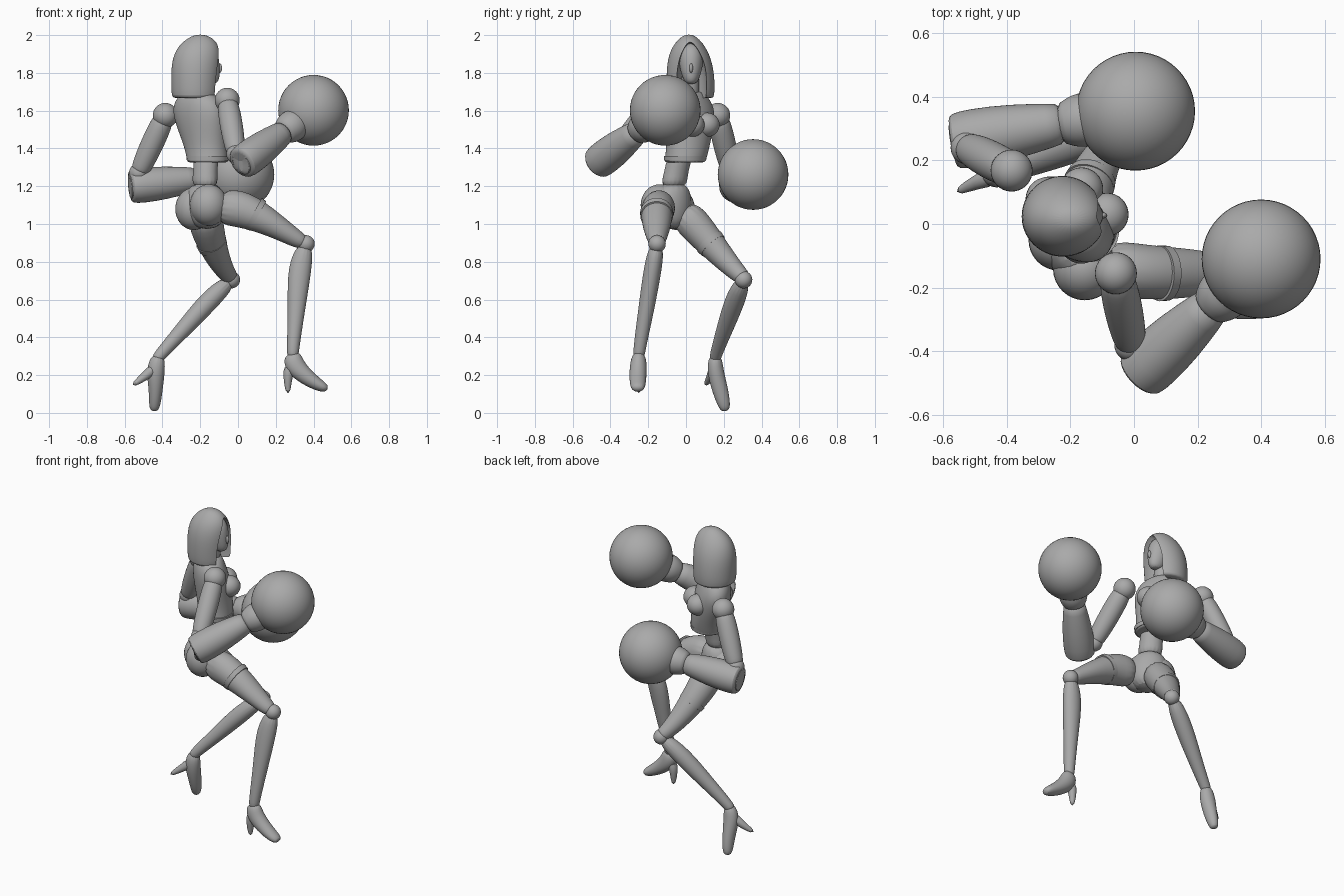
import bpy, bmesh, math
from mathutils import Vector

cube = bpy.data.objects.get("Cube")
if cube:
    bpy.data.objects.remove(cube)

grey = bpy.data.materials.new("plain grey")
grey.use_nodes = True
colour = (0.4, 0.4, 0.4, 1)
grey.diffuse_color = colour
grey.node_tree.nodes["Principled BSDF"].inputs["Base Color"].default_value = colour


def finish(bm, name, subdivide=0):
    bmesh.ops.recalc_face_normals(bm, faces=bm.faces)
    mesh = bpy.data.meshes.new(name)
    bm.to_mesh(mesh)
    bm.free()
    mesh.materials.append(grey)
    obj = bpy.data.objects.new(name, mesh)
    bpy.context.collection.objects.link(obj)
    if subdivide:
        obj.modifiers.new("Smooth", 'SUBSURF').levels = subdivide
        obj.modifiers["Smooth"].render_levels = subdivide
    bpy.ops.object.select_all(action='DESELECT')
    obj.select_set(True)
    bpy.context.view_layer.objects.active = obj
    bpy.ops.object.shade_smooth_by_angle(angle=math.radians(40))
    return obj


def loft(name, stations, side=None, sides=16, subdivide=2, flat=False):
    """Skin elliptical rings (x, y, z, radius[, second radius]) along a path."""
    bm = bmesh.new()
    points = [Vector(s[:3]) for s in stations]
    rings = []
    for i, s in enumerate(stations):
        tangent = points[min(i + 1, len(points) - 1)] - points[max(i - 1, 0)]
        if flat:
            tangent = Vector((0, 0, 1))
        tangent.normalize()
        u = Vector(side or (0, 1, 0))
        u = (u - tangent * u.dot(tangent)).normalized()
        v = tangent.cross(u)
        ring = []
        for k in range(sides):
            a = math.tau * k / sides
            ring.append(bm.verts.new(points[i] + u * s[3] * math.cos(a) + v * s[-1] * math.sin(a)))
        rings.append(ring)
    for low, high in zip(rings, rings[1:]):
        for k in range(sides):
            n = (k + 1) % sides
            bm.faces.new((low[k], low[n], high[n], high[k]))
    bm.faces.new(rings[0])
    bm.faces.new(rings[-1])
    return finish(bm, name, subdivide)


def ball(name, centre, radius, stretch=(1, 1, 1), segments=32):
    bm = bmesh.new()
    bmesh.ops.create_uvsphere(bm, u_segments=segments, v_segments=segments // 2, radius=radius)
    for v in bm.verts:
        v.co = Vector(c * s for c, s in zip(v.co, stretch)) + Vector(centre)
    return finish(bm, name)


def arm(prefix, shoulder, elbow, sleeve_end, ball_centre):
    """Shoulder joint, upper arm, flared sleeve with cuff, and large end ball."""
    shoulder, elbow, start, end = map(Vector, (shoulder, elbow, sleeve_end, ball_centre))
    ball(prefix + "_shoulder", shoulder, 0.066)
    loft(prefix + "_upper_arm", [(*shoulder.lerp(elbow, t), r) for t, r in
                                 ((0, .05), (.2, .062), (.6, .062), (.9, .054), (1, .045))], (0, 0, 1))
    ball(prefix + "_elbow", elbow, 0.052)
    way = (end - start).normalized()

    def along(name, profile):
        loft(name, [(*(start + way * d), r) for d, r in profile], (0, 0, 1), 24, 1)
    along(prefix + "_sleeve", ((-.02, .075), (-.018, .088), (.04, .095), (.18, .088), (.3, .068), (.34, .064)))
    along(prefix + "_sleeve_trim", ((-.025, .05), (-.025, .068), (-.01, .07)))
    along(prefix + "_cuff", ((.32, .064), (.345, .07), (.37, .084), (.42, .088), (.44, .07)))
    ball(prefix + "_end_ball", end, 0.187, segments=48)


arm("right", (-.057, -.155, 1.655), (-.01, -.38, 1.37), (.03, -.46, 1.33), (.4, -.11, 1.602))
arm("left", (-.385, .168, 1.575), (-.525, .24, 1.27), (-.55, .262, 1.2), (.005, .355, 1.262))


def leg(prefix, thigh, shin, shoe, heel):
    """Thigh, knee joint, shin, and a pointed shoe with a slim heel."""
    loft(prefix + "_thigh", thigh)
    ball(prefix + "_knee", shin[0][:3], 0.046)
    loft(prefix + "_shin", shin)
    loft(prefix + "_shoe", shoe)
    loft(prefix + "_heel", heel, sides=12, subdivide=1)
    # Raised band around the middle of the thigh
    a, b = thigh[1], thigh[2]
    mix = [[p + (q - p) * t for p, q in zip(a, b)] for t in (.3, .45)]
    loft(prefix + "_thigh_band", [m[:3] + [r * 1.02 for r in m[3:]] for m in mix], sides=32, subdivide=0)


leg("right",
    [(-.11, -.13, 1.09, .09, .1), (.03, -.155, 1.085, .09, .103), (.2, -.155, .99, .078, .066),
     (.31, -.155, .92, .052, .048), (.36, -.153, .895, .04, .035)],
    [(.36, -.153, .895, .04), (.325, -.175, .77, .05, .068), (.31, -.21, .55, .043, .046),
     (.29, -.248, .33, .033), (.29, -.25, .29, .03)],
    [(.285, -.25, .32, .034, .045), (.295, -.252, .25, .047, .058), (.36, -.255, .19, .046, .045),
     (.43, -.255, .145, .042, .033), (.475, -.255, .125, .03, .02)],
    [(.275, -.25, .25, .035), (.262, -.25, .19, .025), (.265, -.25, .1, .013)])
leg("left",
    [(-.18, -.03, 1.08, .1), (-.16, .085, .95, .088, .09), (-.1, .215, .8, .062),
     (-.05, .29, .725, .046), (-.03, .31, .71, .04)],
    [(-.035, .305, .705, .04), (-.15, .26, .6, .058), (-.3, .2, .43, .043),
     (-.42, .155, .3, .032), (-.43, .155, .28, .03)],
    [(-.42, .155, .31, .034), (-.437, .153, .23, .045, .052), (-.435, .178, .13, .044, .038),
     (-.44, .2, .05, .036, .032), (-.445, .21, .008, .022)],
    [(-.44, .15, .24, .035), (-.49, .135, .195, .024), (-.56, .1, .145, .013)])

# Trunk: turned so the chest faces between front-left and back-left
across = (-.7, .7, 0)
loft("waist", [(-.165, -.02, 1.4, .08, .07), (-.175, -.055, 1.27, .064, .058),
               (-.175, -.065, 1.19, .085, .07)], across, flat=True)
loft("pelvis", [(-.175, -.065, 1.22, .07, .065), (-.175, -.08, 1.15, .125, .1),
                (-.175, -.085, 1.06, .125, .11), (-.165, -.075, .97, .06, .07)], across, flat=True)
ball("left_buttock", (-.235, -.05, 1.08), .097, (1, 1, 1.15))
ball("right_buttock", (-.155, -.14, 1.1), .1, (1, 1, 1.1))
loft("vest", [(-.16, -.005, 1.325, .108, .1), (-.16, -.005, 1.33, .115, .105),
              (-.168, .01, 1.4, .122, .105), (-.19, .015, 1.5, .15, .108), (-.21, .015, 1.6, .172, .105),
              (-.215, .01, 1.67, .135, .085), (-.21, .015, 1.71, .065, .06)], across, 24, flat=True)
loft("vest_hem", [(-.16, -.005, 1.335, .116, .106), (-.16, -.003, 1.36, .12, .108)], across, 32, 0, flat=True)
for name, x, y in (("left", -.165, .11), ("right", -.085, .03)):
    ball(name + "_breast", (x, y, 1.525), .068, (1, 1, .95))
loft("neck", [(-.205, .015, 1.66, .06), (-.2, .02, 1.73, .048), (-.19, .025, 1.82, .048)], flat=True)

# Head inside a hollow hood that opens towards the left side
loft("head", [(-.145, .027, 1.74, .025, .03), (-.155, .027, 1.77, .045, .06), (-.17, .027, 1.83, .063, .075),
              (-.175, .027, 1.89, .066, .075), (-.185, .027, 1.94, .05, .06),
              (-.19, .027, 1.96, .02, .02)], flat=True)
ball("nose", (-.098, .027, 1.825), .014, (1, .7, 1.8), 16)
hood = loft("hood", [(-.225, .025, 1.665, .115, .11), (-.225, .025, 1.672, .125, .128),
                     (-.225, .025, 1.74, .13, .13), (-.22, .02, 1.85, .123, .135),
                     (-.21, .015, 1.93, .095, .118), (-.2, .015, 1.98, .055, .075),
                     (-.2, .015, 2.003, .02, .025)], sides=24, flat=True)
opening = loft("hood_opening", [(-.11, .03, 1.6, .075, .12), (-.11, .03, 1.72, .083, .12),
                                (-.11, .03, 1.83, .078, .125), (-.11, .025, 1.91, .05, .12),
                                (-.11, .022, 1.965, .012, .06)], sides=24, flat=True)
cut = hood.modifiers.new("Opening", 'BOOLEAN')
cut.operation = 'DIFFERENCE'
cut.object = opening
bpy.context.view_layer.objects.active = hood
for modifier in [m.name for m in hood.modifiers]:
    bpy.ops.object.modifier_apply(modifier=modifier)
bpy.data.objects.remove(opening)
bpy.ops.object.select_all(action='DESELECT')
hood.select_set(True)
bpy.ops.object.shade_smooth_by_angle(angle=math.radians(40))
